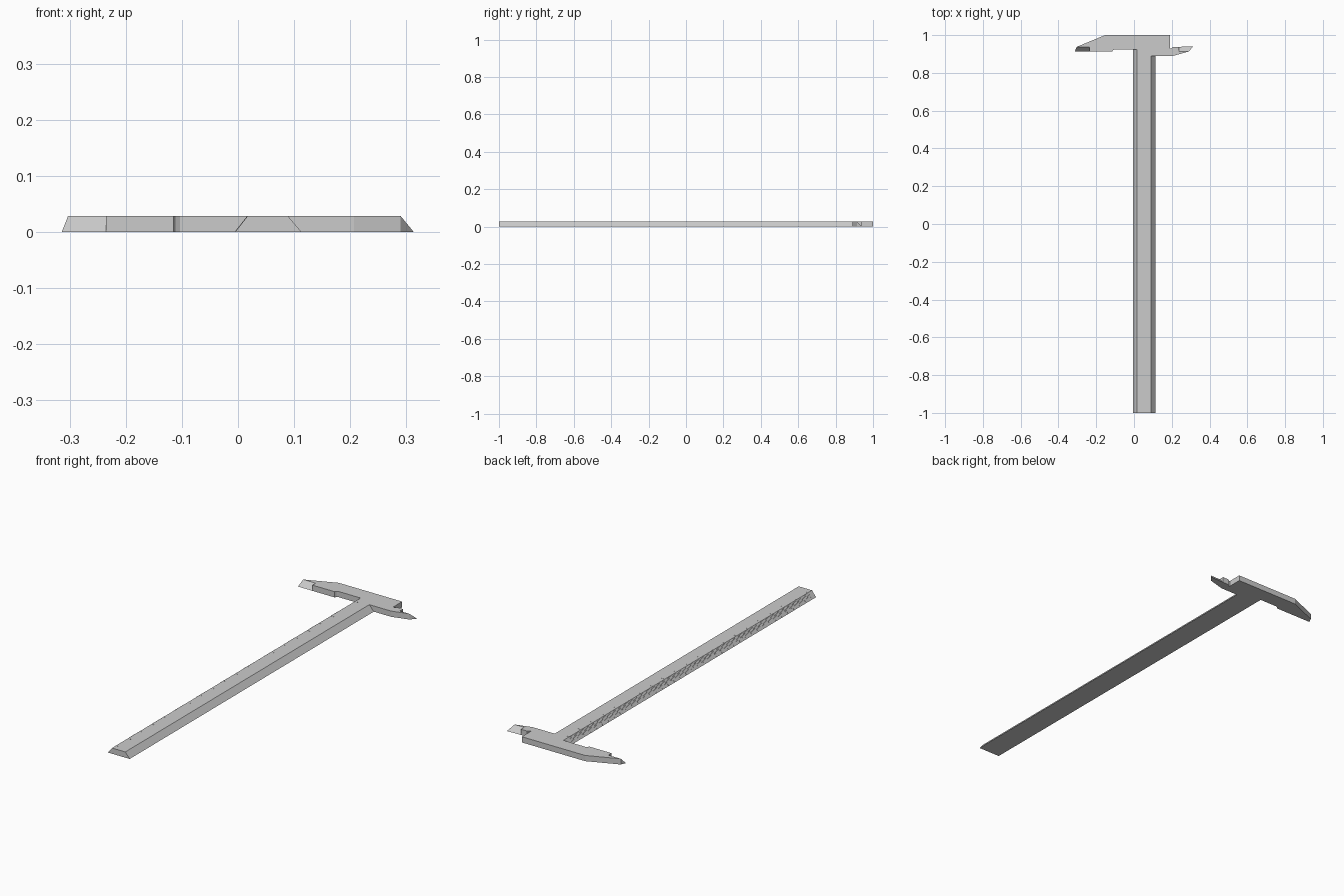
import bpy
import bmesh

if "Cube" in bpy.data.objects:
    bpy.data.objects.remove(bpy.data.objects["Cube"], do_unlink=True)

H = 0.028  # overall thickness

grey = bpy.data.materials.new("plain grey")
grey.use_nodes = True
grey.diffuse_color = (0.6, 0.6, 0.6, 1)
grey.node_tree.nodes["Principled BSDF"].inputs["Base Color"].default_value = (0.6, 0.6, 0.6, 1)


def finish(name, bm):
    bmesh.ops.recalc_face_normals(bm, faces=bm.faces)
    mesh = bpy.data.meshes.new(name)
    bm.to_mesh(mesh)
    bm.free()
    mesh.materials.append(grey)
    obj = bpy.data.objects.new(name, mesh)
    bpy.context.collection.objects.link(obj)
    return obj


def loft(bm, lower, upper):
    """Closed solid between two matching rings of 3D points."""
    a = [bm.verts.new(p) for p in lower]
    b = [bm.verts.new(p) for p in upper]
    bm.faces.new(a[::-1])
    bm.faces.new(b)
    for i in range(len(a)):
        j = (i + 1) % len(a)
        bm.faces.new((a[i], a[j], b[j], b[i]))


def prism(bm, outline):
    loft(bm, [(x, y, 0) for x, y in outline], [(x, y, H) for x, y in outline])


def blade(bm, edge, spine):
    """Wedge from a sharp lower edge up to a full height spine."""
    (e0, e1), (s0, s1) = edge, spine
    loft(bm, [(*e0, 0), (*s0, 0), (*s0, H)], [(*e1, 0), (*s1, 0), (*s1, H)])


# Beam with two sloped long sides
LEFT, RIGHT, TOP_LEFT, TOP_RIGHT = -0.005, 0.113, 0.017, 0.089
section = [(LEFT, 0), (RIGHT, 0), (TOP_RIGHT, H), (TOP_LEFT, H)]
bm = bmesh.new()
loft(bm, [(x, -1, z) for x, z in section], [(x, 0.925, z) for x, z in section])
finish("beam", bm)

# Fixed head with the long and short jaws
bm = bmesh.new()
prism(bm, [(-0.303, 0.938), (-0.235, 0.938), (-0.235, 0.913), (-0.115, 0.913),
           (-0.111, 0.92), (-0.103, 0.925), (TOP_RIGHT, 0.925), (TOP_RIGHT, 0.89),
           (0.207, 0.89), (0.29, 0.913), (0.238, 0.913), (0.238, 0.938),
           (0.205, 0.938), (0.199, 0.93), (0.19, 0.93), (0.19, 1), (-0.153, 1)])
finish("head", bm)

# Sharpened jaw tips
bm = bmesh.new()
blade(bm, [(-0.314, 0.913), (-0.235, 0.913)], [(-0.303, 0.938), (-0.235, 0.938)])
finish("long_jaw_tip", bm)
bm = bmesh.new()
blade(bm, [(0.313, 0.94), (0.238, 0.938)], [(0.29, 0.913), (0.238, 0.913)])
finish("short_jaw_tip", bm)

# Scale ticks: thin plates on the sloped side, whole steps run onto the top
CENTIMETRE, HALF, LIFT = 0.0925, 0.001, 0.0005
slope = TOP_LEFT - LEFT
bm = bmesh.new()
for i in range(201):
    y = 0.88 - i * CENTIMETRE / 10
    reach = 0.95 if i % 5 == 0 else 0.6
    ends = [(TOP_LEFT - slope * t, H * (1 - t)) for t in (0.02, reach)]
    path = [(x, z) for x, z in ends] + [(x - LIFT, z + LIFT) for x, z in ends[::-1]]
    loft(bm, [(x, y - HALF, z) for x, z in path], [(x, y + HALF, z) for x, z in path])
    if i % 10 == 0:
        bar = [(TOP_LEFT, y - HALF), (TOP_LEFT + 0.016, y - HALF),
               (TOP_LEFT + 0.016, y + HALF), (TOP_LEFT, y + HALF)]
        loft(bm, [(*p, H - LIFT) for p in bar], [(*p, H + LIFT) for p in bar])
finish("scale_ticks", bm)
